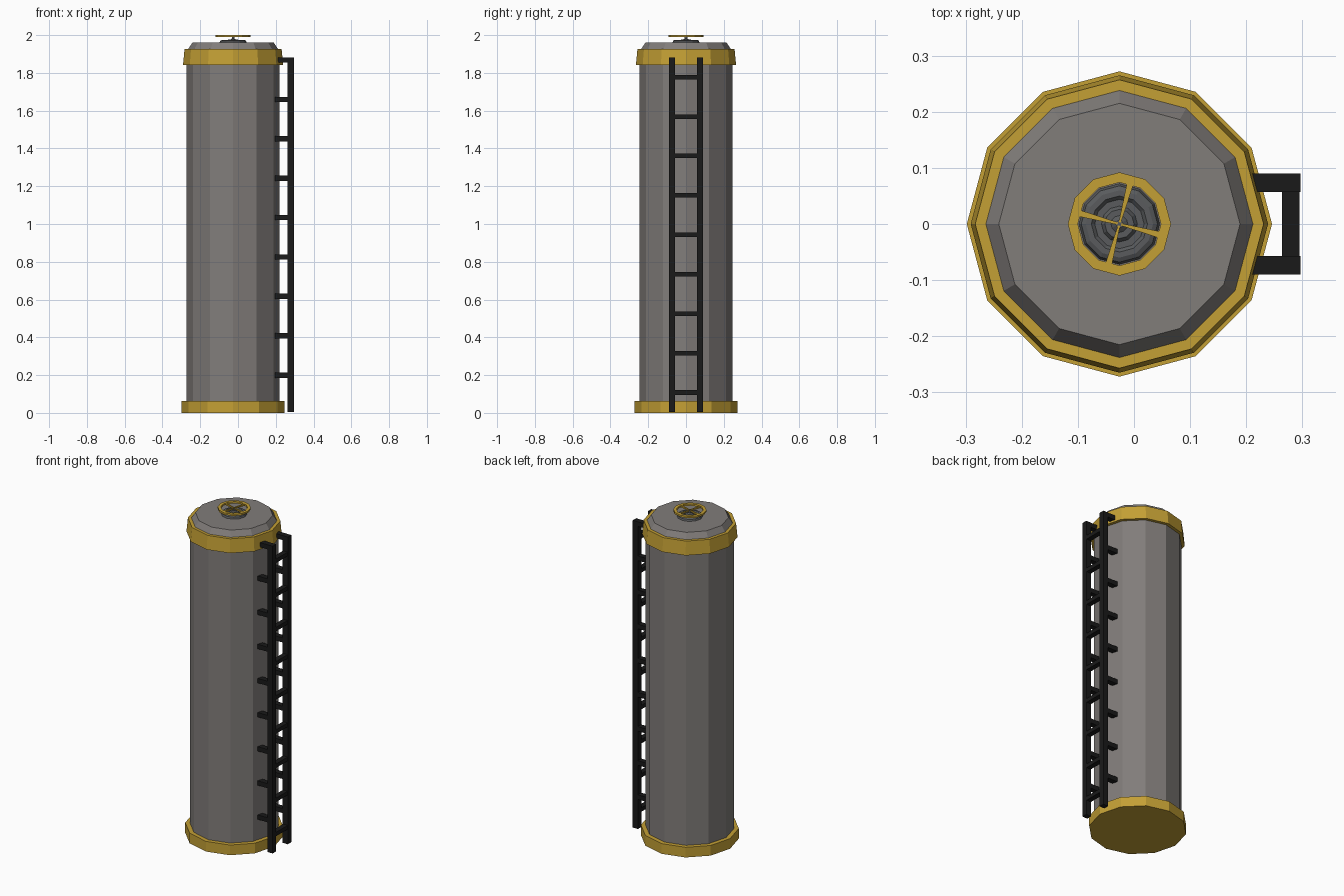
import bpy, bmesh, math

if "Cube" in bpy.data.objects:
    bpy.data.objects.remove(bpy.data.objects["Cube"])

CX = -0.026   # tank axis
SIDES = 12

def material(name, rgb):
    m = bpy.data.materials.new(name)
    m.diffuse_color = (*rgb, 1)
    m.use_nodes = True
    m.node_tree.nodes["Principled BSDF"].inputs["Base Color"].default_value = m.diffuse_color
    return m

gold = material("gold_paint", (0.55, 0.35, 0.035))
grey = material("grey_metal", (0.22, 0.205, 0.195))
dark = material("dark_metal", (0.10, 0.105, 0.11))
black = material("black_metal", (0.01, 0.01, 0.01))

def finish(name, bm, mat):
    bmesh.ops.recalc_face_normals(bm, faces=bm.faces)
    me = bpy.data.meshes.new(name)
    bm.to_mesh(me)
    bm.free()
    ob = bpy.data.objects.new(name, me)
    bpy.context.collection.objects.link(ob)
    me.materials.append(mat)
    return ob

def lathe(name, profile, mat, closed=False, sides=SIDES):
    """Flat-sided revolve of (radius, z) points; open profiles get end caps."""
    bm = bmesh.new()
    rings = []
    for r, z in profile:
        rings.append([bm.verts.new((CX + r * math.cos(i * math.tau / sides),
                                    r * math.sin(i * math.tau / sides), z))
                      for i in range(sides)])
    pairs = list(zip(rings, rings[1:]))
    if closed:
        pairs.append((rings[-1], rings[0]))
    else:
        bm.faces.new(rings[0])
        bm.faces.new(rings[-1])
    for a, b in pairs:
        for i in range(sides):
            j = (i + 1) % sides
            bm.faces.new((a[i], a[j], b[j], b[i]))
    return finish(name, bm, mat)

def add_box(bm, x0, x1, y0, y1, z0, z1):
    vs = bmesh.ops.create_cube(bm, size=1)["verts"]
    for v in vs:
        v.co = (x1 if v.co.x > 0 else x0,
                y1 if v.co.y > 0 else y0,
                z1 if v.co.z > 0 else z0)

# Tank
lathe("base_ring", [(0.272, 0), (0.272, 0.062), (0.25, 0.062)], gold)
lathe("tank_body", [(0.246, 0.03), (0.246, 1.90)], grey)
lathe("top_ring", [(0.24, 1.842), (0.265, 1.842), (0.257, 1.926), (0.23, 1.926)],
      gold, closed=True)
lathe("lid", [(0.238, 1.90), (0.238, 1.926), (0.215, 1.96)], grey)

# Valve with stepped hub
lathe("valve_hub", [(0.074, 1.955), (0.068, 1.970), (0.060, 1.974), (0.050, 1.974),
                    (0.044, 1.968), (0.032, 1.968), (0.026, 1.976), (0.015, 1.976),
                    (0.007, 1.982), (0.007, 1.997)], dark)
lathe("valve_wheel_rim", [(0.092, 1.989), (0.092, 2.0), (0.074, 2.0), (0.074, 1.989)],
      gold, closed=True)

# Wheel spokes, tapering to the middle
bm = bmesh.new()
for k in range(4):
    a = math.radians(-15 + 90 * k)
    c, s = math.cos(a), math.sin(a)
    before = set(bm.verts)
    add_box(bm, 0.003, 0.077, -1, 1, 1.99, 1.999)
    for v in set(bm.verts) - before:
        x = v.co.x
        y = math.copysign(0.002 if x < 0.03 else 0.006, v.co.y)
        v.co.x, v.co.y = CX + x * c - y * s, x * s + y * c
finish("valve_wheel_spokes", bm, gold)

# Ladder rails and wall brackets
bm = bmesh.new()
for side in (-1, 1):
    y0, y1 = sorted((side * 0.057, side * 0.09))
    add_box(bm, 0.262, 0.297, y0, y1, 0.005, 1.882)
finish("ladder_rails", bm, black)

bm = bmesh.new()
for side in (-1, 1):
    y0, y1 = sorted((side * 0.057, side * 0.09))
    for i in range(9):
        z = 0.2 + i * 0.2085
        add_box(bm, 0.195, 0.264, y0, y1, z - 0.014, z + 0.014)
finish("ladder_brackets", bm, black)

# Ladder rungs
bm = bmesh.new()
for i in range(9):
    z = 0.108 + i * 0.2087
    add_box(bm, 0.264, 0.295, -0.06, 0.06, z - 0.012, z + 0.012)
finish("ladder_rungs", bm, black)
